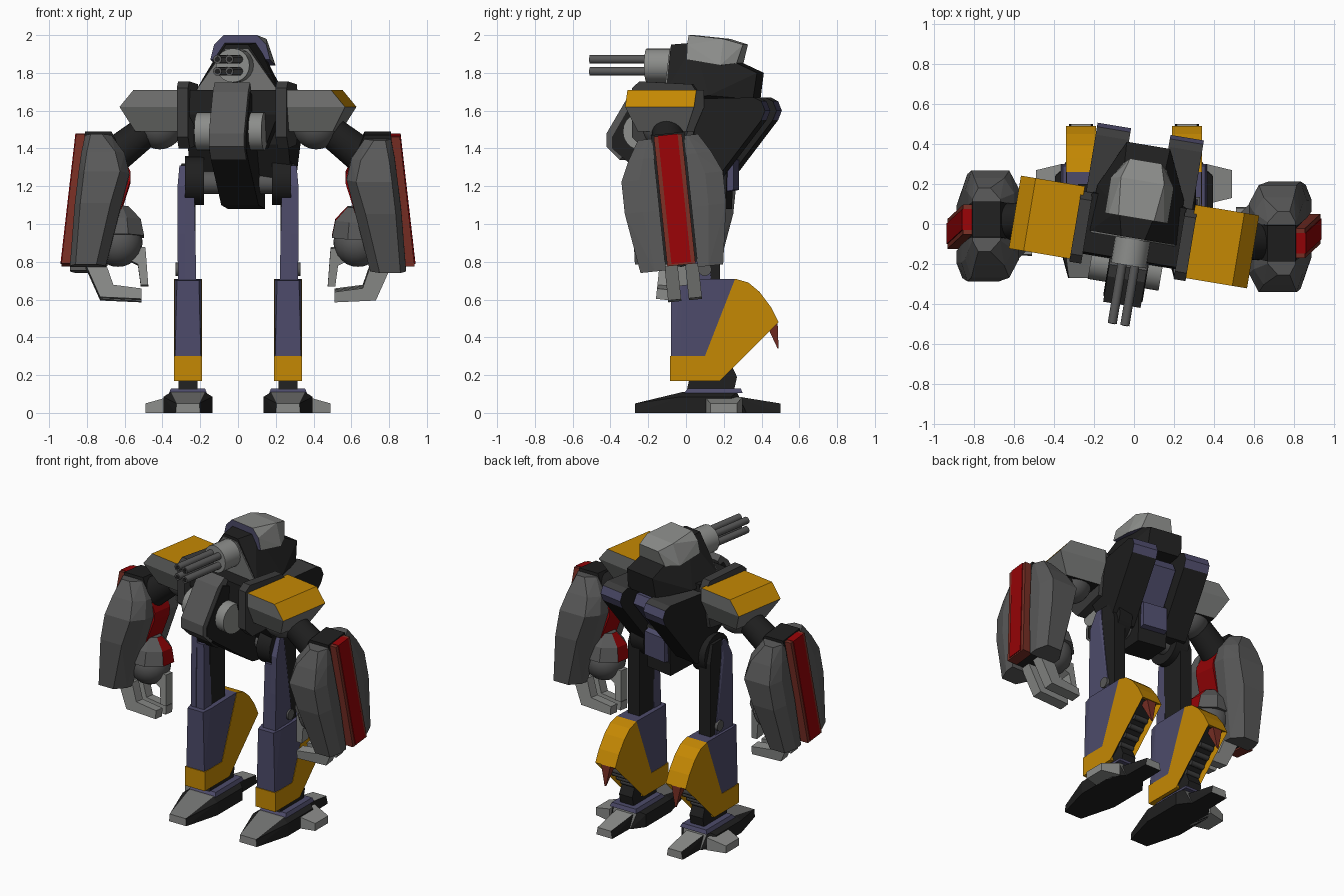
import bpy, bmesh, math
from mathutils import Matrix, Vector

cube = bpy.data.objects.get("Cube")
if cube:
    bpy.data.objects.remove(cube, do_unlink=True)


def paint(name, r, g, b):
    mat = bpy.data.materials.new(name)
    mat.use_nodes = True
    mat.diffuse_color = (r, g, b, 1)
    mat.node_tree.nodes["Principled BSDF"].inputs["Base Color"].default_value = (r, g, b, 1)
    return mat


gold = paint("gold", .56, .25, .001)
purple = paint("slate_purple", .075, .071, .145)
red = paint("red", .3, .001, .002)
rust = paint("rust_red", .19, .028, .018)
light = paint("light_grey", .26, .265, .255)
middle = paint("middle_grey", .17, .173, .168)
grey = paint("grey", .098, .098, .098)
dark = paint("dark_grey", .045, .045, .045)
black = paint("black", .014, .014, .014)
WORLD = Matrix.Identity(4)


def finish(name, bm, mats, place=WORLD, rule=None):
    """Move the part into place, colour its faces by rule and add it to the scene."""
    mats = mats if isinstance(mats, list) else [mats]
    bmesh.ops.recalc_face_normals(bm, faces=bm.faces)
    if rule:
        for f in bm.faces:
            f.normal_update()
            f.material_index = rule(f.normal, f.calc_center_median())
    bm.transform(place)
    if place.determinant() < 0:
        bmesh.ops.reverse_faces(bm, faces=bm.faces)
    mesh = bpy.data.meshes.new(name)
    bm.to_mesh(mesh)
    bm.free()
    for m in mats:
        mesh.materials.append(m)
    bpy.context.collection.objects.link(bpy.data.objects.new(name, mesh))


def hull(name, points, mats, place=WORLD, rule=None):
    bm = bmesh.new()
    for p in points:
        bm.verts.new(p)
    bmesh.ops.convex_hull(bm, input=bm.verts)
    loose = [v for v in bm.verts if not v.link_faces]
    bmesh.ops.delete(bm, geom=loose, context='VERTS')
    bmesh.ops.dissolve_limit(bm, angle_limit=.03, verts=bm.verts, edges=bm.edges)
    finish(name, bm, mats, place, rule)


def both(points):
    """Mirror (half width, y, z) points across x."""
    return [(s * w, y, z) for w, y, z in points for s in (-1, 1)]


def slabs(levels):
    """Corner points of rectangles (z, x0, x1, y0, y1)."""
    return [(x, y, z) for z, x0, x1, y0, y1 in levels for x in (x0, x1) for y in (y0, y1)]


def prism(name, outline, a, b, mats, place=WORLD, axis='x', rule=None, recess=None):
    """Extrude a (y, z) outline along x, or an (x, z) outline along y."""
    bm = bmesh.new()
    face = bm.faces.new([bm.verts.new((a, u, v) if axis == 'x' else (u, a, v)) for u, v in outline])
    ext = bmesh.ops.extrude_face_region(bm, geom=[face])["geom"]
    shift = Vector((b - a, 0, 0) if axis == 'x' else (0, b - a, 0))
    bmesh.ops.translate(bm, vec=shift, verts=[v for v in ext if isinstance(v, bmesh.types.BMVert)])
    if recess:
        bmesh.ops.recalc_face_normals(bm, faces=bm.faces)
        target = max(bm.faces, key=lambda f: f.normal.dot(recess))
        bmesh.ops.inset_individual(bm, faces=[target], thickness=.022, depth=-.03)
        target.material_index = 1
    finish(name, bm, mats, place, rule)


def rod(name, start, end, radius, mat, place=WORLD, tip=None, sides=20):
    a, b = Vector(start), Vector(end)
    bm = bmesh.new()
    bmesh.ops.create_cone(bm, cap_ends=True, segments=sides, radius1=radius,
                          radius2=radius if tip is None else tip, depth=(b - a).length)
    for f in bm.faces:
        f.smooth = len(f.verts) == 4
        if not f.smooth:
            for e in f.edges:
                e.smooth = False
    turn = (b - a).to_track_quat('Z', 'Y').to_matrix().to_4x4()
    bm.transform(Matrix.Translation((a + b) / 2) @ turn)
    finish(name, bm, mat, place)


def ball(name, centre, radius, mat, place=WORLD):
    bm = bmesh.new()
    bmesh.ops.create_uvsphere(bm, u_segments=20, v_segments=12, radius=radius)
    for f in bm.faces:
        f.smooth = True
    finish(name, bm, mat, place @ Matrix.Translation(centre))


# Upper body, twisted at the waist
twist = Matrix.Translation((0, -.04, 0)) @ Matrix.Rotation(math.radians(-9.5), 4, 'Z')
prism("belly", [(-.2, 1.7), (-.34, 1.46), (-.34, 1.4), (-.27, 1.34), (.06, 1.1), (.27, 1.08), (.28, 1.35),
                (.1, 1.6)], -.1, .1, black, twist)
prism("chest_panel", [(-.18, 1.75), (-.24, 1.7), (-.37, 1.48), (-.37, 1.41), (-.3, 1.34), (-.28, 1.36),
                      (-.3, 1.46), (-.15, 1.72)], -.095, .095, grey, twist)
rod("chest_drum", (-.19, -.17, 1.49), (.17, -.17, 1.49), .1, light, twist)
hull("chest", slabs([(1.71, -.24, .24, -.14, .16), (1.58, -.24, .24, -.15, .16), (1.4, -.16, .16, -.1, .2)]),
     black, twist)
prism("spine", [(.1, 1.6), (.38, 1.62), (.41, 1.56), (.26, 1.36), (.31, 1.34), (.31, 1.18), (.2, 1.16)],
      -.085, .085, purple, twist)

# Head with cap and gun
hull("head", both([(.23, -.03, 1.66), (.22, -.03, 1.71), (.06, -.03, 1.95), (.09, .1, 1.96),
                   (.11, .44, 1.8), (.12, .42, 1.66), (.22, .2, 1.68)]), black, twist)
prism("face_plate", [(-.23, 1.67), (.23, 1.67), (.21, 1.72), (.06, 1.93), (-.06, 1.93), (-.21, 1.72)],
      -.038, -.029, middle, twist, 'y')
hull("head_cap", both([(.09, .07, 2), (.14, .07, 1.95), (.16, .07, 1.87), (.11, .26, 1.98), (.16, .25, 1.84),
                       (.08, .36, 1.95), (.11, .33, 1.85)]), [light, purple], twist,
     lambda n, c: int(n.y < -.6 or n.z < -.5))
rod("gun_mount", (0, 0, 1.84), (0, -.17, 1.84), .09, light, twist)
for dx in (-.032, .032):
    for dz in (-.032, .032):
        rod("gun_barrel", (dx, -.1, 1.84 + dz), (dx, -.47, 1.84 + dz), .023, grey, twist, sides=12)
        rod("barrel_bore", (dx, -.46, 1.84 + dz), (dx, -.472, 1.84 + dz), .014, black, twist, sides=12)

for s, side in ((1, "left"), (-1, "right")):
    mirror = Matrix.Diagonal((s, 1, 1, 1))
    body = twist @ mirror

    # Rear pod, collar and shoulder
    pod = [(0, 1.66), (.45, 1.67), (.49, 1.65), (.51, 1.6), (.49, 1.55), (.22, 1.2), (.12, 1.2), (0, 1.42)]
    prism(side + "_rear_pod", pod, .1, .27, [black, dark, purple], body,
          rule=lambda n, c: 2 if n.y > .85 and c.z > 1.5 else int(n.z > .4))
    prism(side + "_collar", [(-.2, 1.72), (-.16, 1.755), (.12, 1.74), (.16, 1.68), (.12, 1.42),
                             (-.14, 1.4), (-.2, 1.46)], .235, .295, dark, body)
    hull(side + "_shoulder", slabs([(1.71, .28, .53, -.185, .185), (1.62, .28, .605, -.185, .185),
                                    (1.49, .29, .53, -.13, .13)]), [middle, black, gold], body,
         lambda n, c: 2 if n.z > .3 else int(n.z < -.9))
    ball(side + "_shoulder_ball", (.42, 0, 1.52), .125, grey, body)

    # Arm, swung a little
    arm = (Matrix.Translation((0, -.037 - .052 * s, 1.4)) @ Matrix.Rotation(math.radians(6 * s), 4, 'X')
           @ Matrix.Translation((0, 0, -1.4)) @ mirror)
    rod(side + "_upper_arm", (.44, 0, 1.53), (.72, 0, 1.31), .08, black, arm, .1)
    levels = [(1.46, .67, .81, .16), (1.36, .6, .83, .22), (1.25, .575, .845, .27),
              (1.08, .625, .865, .27), (.76, .7, .89, .22)]
    for f, end in ((-1, "front"), (1, "back")):
        points = []
        for z, x0, x1, deep in levels:
            points += [(x, f * y, z) for x in (x0, x1) for y in (.085, deep * .65)]
            points += [(x, f * deep, z) for x in (x0 + .05, x1 - .03)]
        hull(side + "_forearm_" + end, points, grey, arm)
    hull(side + "_forearm_core", slabs([(1.48, .67, .81, -.09, .09), (1.36, .61, .82, -.09, .09),
                                        (1.25, .59, .83, -.09, .09), (.79, .72, .88, -.09, .09)]), black, arm)
    prism(side + "_inner_stripe", [(.66, 1.45), (.57, 1.27), (.57, 1.22), (.64, 1.0), (.69, 1.0), (.62, 1.25),
                                   (.7, 1.45)], -.082, .082, red, arm, 'y')
    hull(side + "_outer_rail", slabs([(1.47, .78, .857, -.075, .075), (.78, .86, .935, -.075, .075)]), rust, arm)
    hull(side + "_outer_stripe", slabs([(1.473, .8, .861, -.052, .052), (.79, .88, .939, -.052, .052)]), red, arm)

    # Wrist and claw
    ball(side + "_wrist_ball", (.635, 0, .9), .13, grey, arm)
    dome = [(.64 + r * math.cos(a), r * math.sin(a), z) for z, r in ((.93, .155), (1.02, .135), (1.09, .065))
            for a in (math.tau * (i + .5) / 8 for i in range(8))]
    hull(side + "_wrist_cap", dome, [grey, red], arm, lambda n, c: int(abs(n.y) < .2 and n.x < -.2))
    finger = [(.81, .78), (.73, .6), (.51, .59), (.51, .645), (.66, .665), (.7, .78)]
    for y in (-.055, .055):
        prism(side + "_finger", finger, y - .035, y + .035, light, arm, 'y')
    prism(side + "_thumb", [(.57, .88), (.49, .87), (.475, .67), (.515, .67), (.53, .78), (.57, .8)],
          -.035, .035, light, arm, 'y')

    # Hip and thigh
    rod(side + "_hip_disc", (.18, .07, 1.23), (.28, .07, 1.23), .13, black, mirror)
    rod(side + "_hip_axle", (0, .08, 1.22), (.2, .08, 1.22), .06, grey, mirror)
    hull(side + "_thigh", slabs([(1.14, .23, .3, -.04, .03), (.66, .22, .31, -.05, .03)]), purple, mirror)
    hull(side + "_thigh_plate", slabs([(1.31, .28, .31, .01, .05), (1.2, .28, .32, -.04, .05),
                                       (.95, .28, .32, -.05, .05), (.66, .28, .318, -.05, .14)]), purple, mirror)
    hull(side + "_thigh_back", slabs([(1.32, .235, .3, .03, .14), (1.2, .225, .31, .02, .18),
                                      (.66, .225, .31, .02, .18)]), black, mirror)
    rod(side + "_knee_pin", (.23, .1, .76), (.33, .1, .76), .035, grey, mirror)

    # Shin with hollow back and spur
    foot = Matrix.Translation((s * .265, 0, 0)) @ mirror
    hull(side + "_shin", both([(.068, -.08, .3), (.058, -.08, .7), (.072, -.03, .3), (.072, -.02, .705),
                               (.072, .1, .3), (.072, .26, .71)]), purple, foot)
    curve = [(.26, .71), (.33, .69), (.39, .64), (.45, .56), (.49, .48)]
    prism(side + "_shin_guard", [(-.085, .17), (-.085, .3), (.1, .3)] + curve + [(.18, .17)],
          .19, .34, [gold, black], mirror, recess=Vector((0, 1, -1)))
    hull(side + "_spur", slabs([(.48, .23, .3, .42, .485), (.34, .26, .27, .485, .49)]), rust, mirror)
    for i in range(4):
        y = .24 + .045 * i
        rod(side + "_shin_piston", (.215, y, y + .025), (.315, y, y + .025), .018, dark, mirror, sides=8)

    # Foot
    hull(side + "_ankle", slabs([(.3, -.045, .045, .05, .22), (.19, -.05, .05, .02, .27),
                                 (.1, -.05, .05, 0, .25)]), black, foot)
    hull(side + "_foot", both([(.065, -.27, 0), (.06, -.27, .05), (.13, -.03, 0), (.13, -.03, .085),
                               (.09, -.02, .11), (.13, .24, 0), (.13, .24, .085), (.09, .27, .11),
                               (.07, .32, 0)]), [black, middle, light], foot,
         lambda n, c: 2 if n.y < -.8 else int(n.z > .3 and abs(n.x) < .4))
    hull(side + "_foot_plate", slabs([(.105, -.1, .1, -.01, .3), (.13, -.09, .09, .01, .29)]), purple, foot)
    hull(side + "_heel_toe", both([(.065, .25, 0), (.065, .25, .09), (.06, .5, 0), (.05, .5, .05)]),
         [light, black], foot, lambda n, c: int(abs(n.x) > .6 or n.z < -.6))
    hull(side + "_side_toe", [(x, y, z) for x, near, far, top in ((.1, .1, .3, .085), (.225, .13, .27, .05))
                              for y in (near, far) for z in (0, top)], light, foot)
